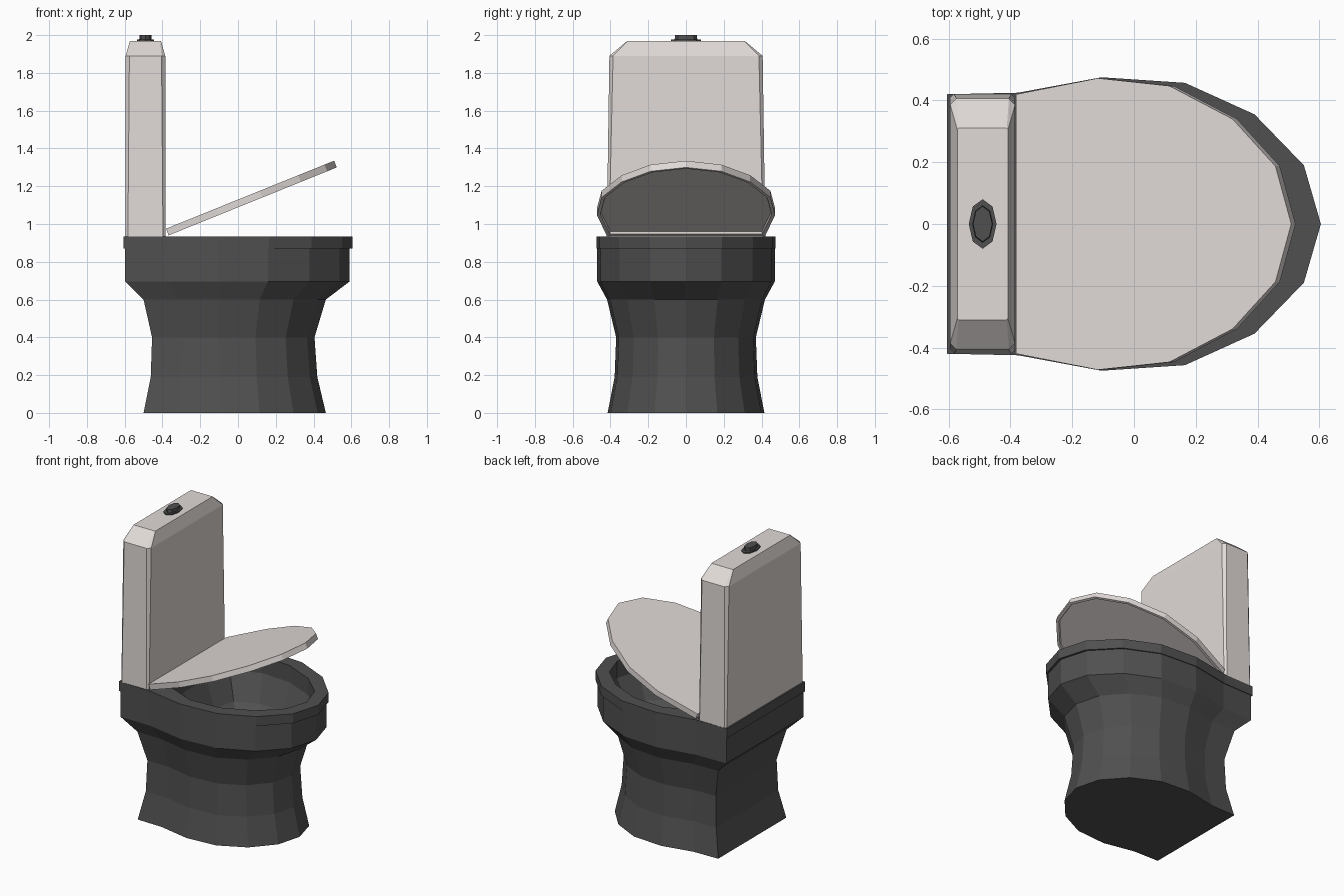
import bpy, bmesh, math
from mathutils import Matrix, Vector

if "Cube" in bpy.data.objects:
    bpy.data.objects.remove(bpy.data.objects["Cube"])


def material(name, color):
    m = bpy.data.materials.new(name)
    m.diffuse_color = color
    m.use_nodes = True
    m.node_tree.nodes["Principled BSDF"].inputs["Base Color"].default_value = m.diffuse_color
    return m


DARK = material("dark", (0.08, 0.08, 0.08, 1))
LIGHT = material("light", (0.75, 0.70, 0.68, 1))


def loft(name, rings, mat):
    """Skin equal-length rings of 3D points and cap both ends."""
    bm = bmesh.new()
    loops = [[bm.verts.new(p) for p in ring] for ring in rings]
    n = len(loops[0])
    for a, b in zip(loops, loops[1:]):
        for i in range(n):
            j = (i + 1) % n
            bm.faces.new((a[i], a[j], b[j], b[i]))
    bm.faces.new(loops[0][::-1])
    bm.faces.new(loops[-1])
    bmesh.ops.recalc_face_normals(bm, faces=bm.faces)
    me = bpy.data.meshes.new(name)
    bm.to_mesh(me)
    bm.free()
    me.materials.append(mat)
    ob = bpy.data.objects.new(name, me)
    bpy.context.collection.objects.link(ob)
    return ob


def mirrored(half):
    """Half outline from back to front tip (y = 0), mirrored across y."""
    return [(x, -y) for x, y in half] + [(x, y) for x, y in half[-2::-1]]


# Outlines seen from above
OUTER = mirrored([(-.605, .42), (-.375, .425), (-.105, .475), (.165, .457),
                  (.39, .355), (.55, .19), (.605, 0)])
INNER = mirrored([(-.325, .12), (-.28, .31), (-.09, .39), (.13, .375),
                  (.33, .285), (.47, .155), (.52, 0)])


def level(z, x0, x1, ymax):
    """Rim outline fitted to the given extents at height z."""
    s, c = (x1 - x0) / 1.21, (x0 + x1) / 2
    return [(c + x * s, y * ymax / .475, z) for x, y in OUTER]


def inside(z, s):
    return [(.09 + (x - .09) * s, y * s, z) for x, y in INNER]


# Pedestal, rim and hollow basin
loft("bowl", [
    level(0, -.50, .465, .415), level(.19, -.462, .42, .378),
    level(.40, -.455, .405, .37), level(.60, -.50, .465, .418),
    level(.695, -.597, .59, .47), level(.87, -.597, .59, .47),
    level(.87, -.605, .605, .475), level(.935, -.605, .605, .475),
    inside(.935, 1), inside(.82, 1), inside(.65, .8), inside(.52, .45),
], DARK)

# Half-open lid: outline in hinge space, recessed underneath
LID = mirrored([(0, .42), (.285, .472), (.535, .447), (.755, .34),
                (.905, .187), (.96, 0)])


def lid_ring(z, inset):
    cx = .48
    return [(cx + (x - cx) * (1 - inset / .48), y * (1 - inset / .47), z) for x, y in LID]


lid = loft("lid", [lid_ring(.012, .022), lid_ring(0, .018), lid_ring(0, 0),
                   lid_ring(.038, 0)], LIGHT)
lid.data.transform(Matrix.Translation((-.367, 0, .94)) @ Matrix.Rotation(-math.radians(22), 4, 'Y'))


# Tank with chamfered shoulders
def tank_ring(z, hx, hy, c):
    q = [(hx - c, hy), (hx, hy - c)]
    pts = q + [(x, -y) for x, y in q[::-1]]
    pts += [(-x, -y) for x, y in q] + [(-x, y) for x, y in q[::-1]]
    return [(x - .49, y, z) for x, y in pts]


loft("tank", [tank_ring(.93, .105, .42, .012), tank_ring(1.89, .105, .406, .02),
              tank_ring(1.97, .082, .31, .004)], LIGHT)


# Flush button with stepped collar
def oval(z, rx, ry):
    return [(-.49 + rx * math.cos(i * math.pi / 4), ry * math.sin(i * math.pi / 4), z)
            for i in range(8)]


loft("flush_button", [oval(1.965, .045, .08), oval(1.978, .045, .08),
                      oval(1.978, .033, .06), oval(2.0, .031, .057)], DARK)
